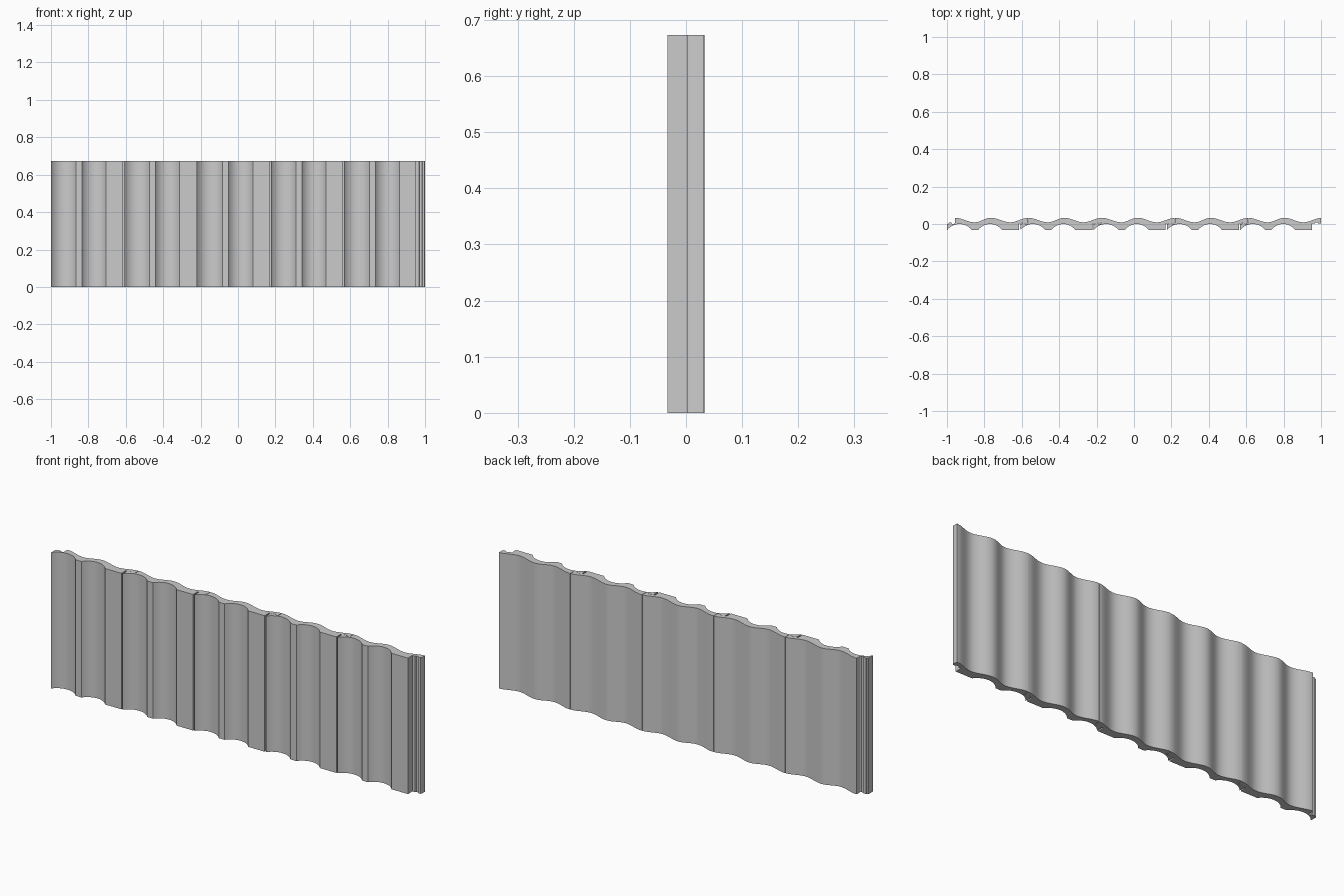
import bpy, bmesh, math

if "Cube" in bpy.data.objects:
    bpy.data.objects.remove(bpy.data.objects["Cube"])

HEIGHT, PITCH, COUNT = 0.673, 0.392, 5
FRONT, BACK, DIP = -0.033, 0.033, 0.009


def groove(x0, x1, n=12):
    """Circular hollow in the front face, from x0 to x1."""
    c, h, d = (x0 + x1) / 2, (x1 - x0) / 2, -FRONT
    r = (h * h + d * d) / (2 * d)
    a = math.asin(h / r)
    return [(c + r * math.sin(t), r * math.cos(t) - r)
            for t in (a * (2 * i / n - 1) for i in range(n + 1))]


def wave(knots, n=10):
    """Smooth back surface through alternating crests and dips."""
    pts = [knots[0]]
    for (xa, ya), (xb, yb) in zip(knots, knots[1:]):
        for i in range(1, n + 1):
            t = i / n
            s = (1 - math.cos(math.pi * t)) / 2
            pts.append((xa + (xb - xa) * t, ya + (yb - ya) * s))
    return pts


# Cross-section of one board, x measured from its left edge
profile = groove(0, 0.134) + groove(0.166, 0.295)
# right end: stepped lap joint
profile += [(0.385, FRONT), (0.385, 0.002), (0.400, 0.002), (0.403, 0.008),
            (0.415, 0.008), (0.418, 0.002), (0.430, 0.002), (0.433, 0.008)]
# rippled back, right to left
profile += wave([(0.433, 0.032), (0.338, DIP), (0.235, BACK),
                 (0.148, DIP), (0.043, BACK)])
# left end: matching lap joint
profile += [(0.043, 0.007), (0.039, 0.001), (0.026, 0.001), (0.023, 0.007),
            (0.011, 0.007), (0.008, 0.001), (0.0, 0.001)]


def board(name, x):
    bm = bmesh.new()
    face = bm.faces.new([bm.verts.new((x + px, py, 0)) for px, py in profile])
    ext = bmesh.ops.extrude_face_region(bm, geom=[face], use_keep_orig=True)
    top = [v for v in ext["geom"] if isinstance(v, bmesh.types.BMVert)]
    bmesh.ops.translate(bm, verts=top, vec=(0, 0, HEIGHT))
    bmesh.ops.recalc_face_normals(bm, faces=bm.faces)
    mesh = bpy.data.meshes.new(name)
    bm.to_mesh(mesh)
    bm.free()
    obj = bpy.data.objects.new(name, mesh)
    bpy.context.collection.objects.link(obj)
    bpy.context.view_layer.objects.active = obj
    obj.select_set(True)
    bpy.ops.object.shade_smooth_by_angle(angle=math.radians(30))
    obj.select_set(False)


# Row of interlocking boards
for i in range(COUNT):
    board(f"cladding_board_{i + 1}", -1.0 + i * PITCH)
